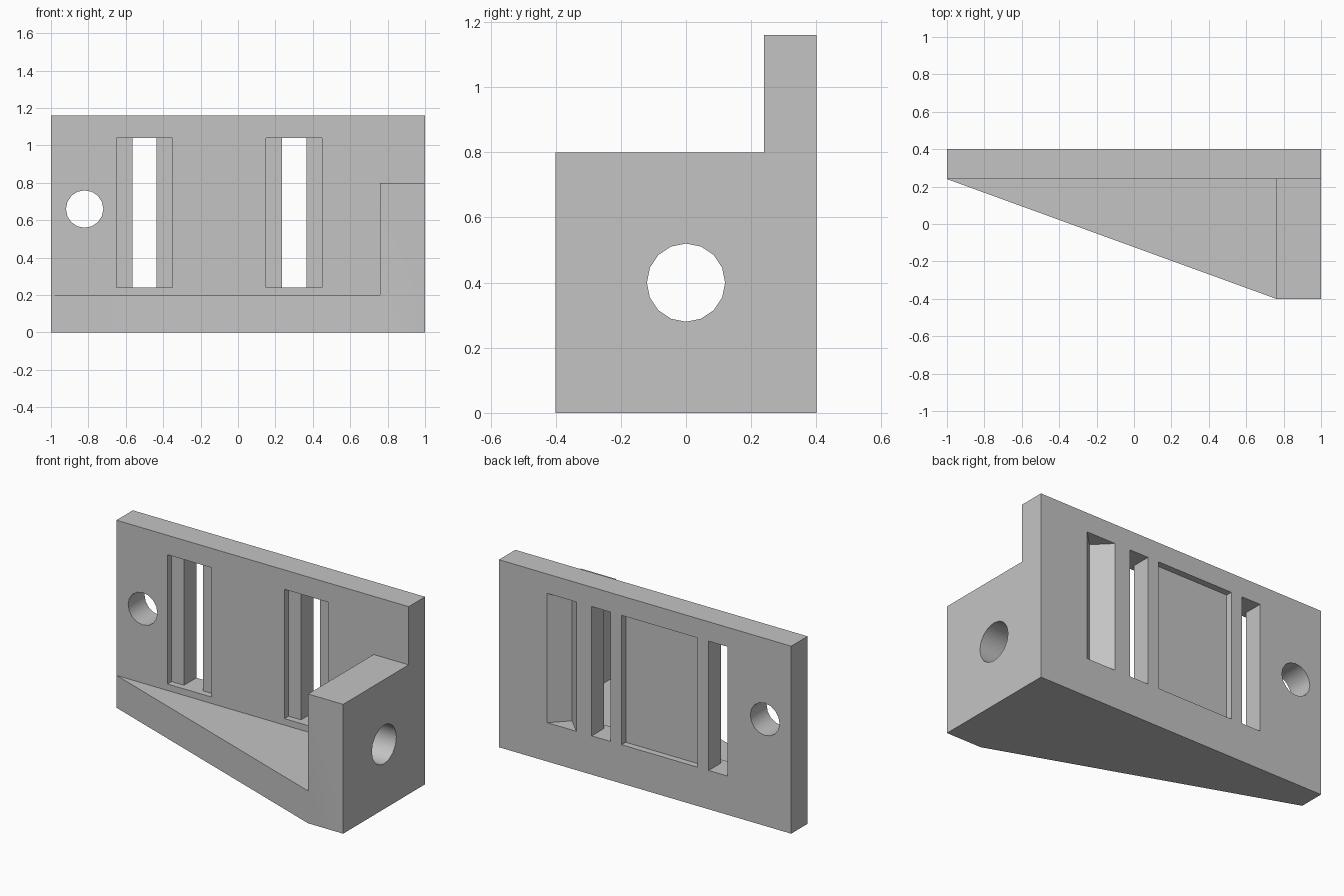
import bpy, bmesh
from math import cos, sin, pi
from mathutils import Vector

cube = bpy.data.objects.get("Cube")
if cube:
    bpy.data.objects.remove(cube, do_unlink=True)

grey = bpy.data.materials.new("plain grey")
grey.use_nodes = True
colour = (0.55, 0.55, 0.55, 1)
grey.diffuse_color = colour
grey.node_tree.nodes["Principled BSDF"].inputs["Base Color"].default_value = colour


def prism(name, profile, axis, lo, hi):
    """Extrude a 2D profile along an axis; the profile uses the other two axes in order."""
    bm = bmesh.new()

    def place(p, t):
        co = list(p)
        co.insert("xyz".index(axis), t)
        return bm.verts.new(Vector(co))

    ends = [[place(p, t) for p in profile] for t in (lo, hi)]
    a, b = ends
    bm.faces.new(a)
    bm.faces.new(b)
    for i in range(len(profile)):
        j = (i + 1) % len(profile)
        bm.faces.new((a[i], a[j], b[j], b[i]))
    bmesh.ops.recalc_face_normals(bm, faces=bm.faces)
    mesh = bpy.data.meshes.new(name)
    bm.to_mesh(mesh)
    bm.free()
    mesh.materials.append(grey)
    obj = bpy.data.objects.new(name, mesh)
    bpy.context.collection.objects.link(obj)
    return obj


def rect(x0, x1, y0, y1):
    return [(x0, y0), (x1, y0), (x1, y1), (x0, y1)]


def circle(u, v, r, sides=16):
    return [(u + r * cos(2 * pi * i / sides), v + r * sin(2 * pi * i / sides))
            for i in range(sides)]


def combine(target, other, operation):
    """Apply a boolean and discard the helper."""
    mod = target.modifiers.new(operation.lower(), "BOOLEAN")
    mod.operation = operation
    mod.solver = "EXACT"
    mod.object = other
    other.hide_render = True
    bpy.context.view_layer.objects.active = target
    bpy.ops.object.modifier_apply(modifier=mod.name)
    bpy.data.objects.remove(other, do_unlink=True)


FRONT, BACK = 0.24, 0.4      # faces of the upright plate
LOW, HIGH = 0.24, 1.04       # height range of the strap slots

# Upright plate, tapered foot and end block joined into one bracket
bracket = prism("mounting_bracket", rect(-1, 1, FRONT, BACK), "z", 0, 1.16)
foot = [(-1, FRONT), (0.76, -0.4), (1, -0.4), (1, BACK), (-1, BACK)]
combine(bracket, prism("tapered_foot", foot, "z", 0, 0.2), "UNION")
combine(bracket, prism("end_block", rect(0.76, 1, -0.4, BACK), "z", 0, 0.8), "UNION")

# Strap slots: a shallow wide recess in front with a narrow through slot
for x in (-0.5, 0.3):
    recess = rect(x - 0.15, x + 0.15, FRONT - 0.1, FRONT + 0.04)
    combine(bracket, prism("front_recess", recess, "z", LOW, HIGH), "DIFFERENCE")
    slot = rect(x - 0.065, x + 0.065, FRONT - 0.1, BACK + 0.1)
    combine(bracket, prism("through_slot", slot, "z", LOW, HIGH), "DIFFERENCE")

# Shallow pocket and V groove in the back
pocket = rect(-0.36, 0.16, BACK - 0.04, BACK + 0.1)
combine(bracket, prism("back_pocket", pocket, "z", LOW, HIGH), "DIFFERENCE")
groove = circle(0.57, BACK, 0.1, 4)
combine(bracket, prism("v_groove", groove, "z", LOW, HIGH), "DIFFERENCE")

# Round holes through the plate and the end block
combine(bracket, prism("plate_hole", circle(-0.82, 0.66, 0.1), "y", 0, 0.6), "DIFFERENCE")
combine(bracket, prism("block_hole", circle(0, 0.4, 0.12), "x", 0.6, 1.2), "DIFFERENCE")

bpy.ops.object.select_all(action="DESELECT")
bracket.select_set(True)
bpy.context.view_layer.objects.active = bracket
bpy.ops.object.shade_smooth_by_angle(angle=pi / 6)
